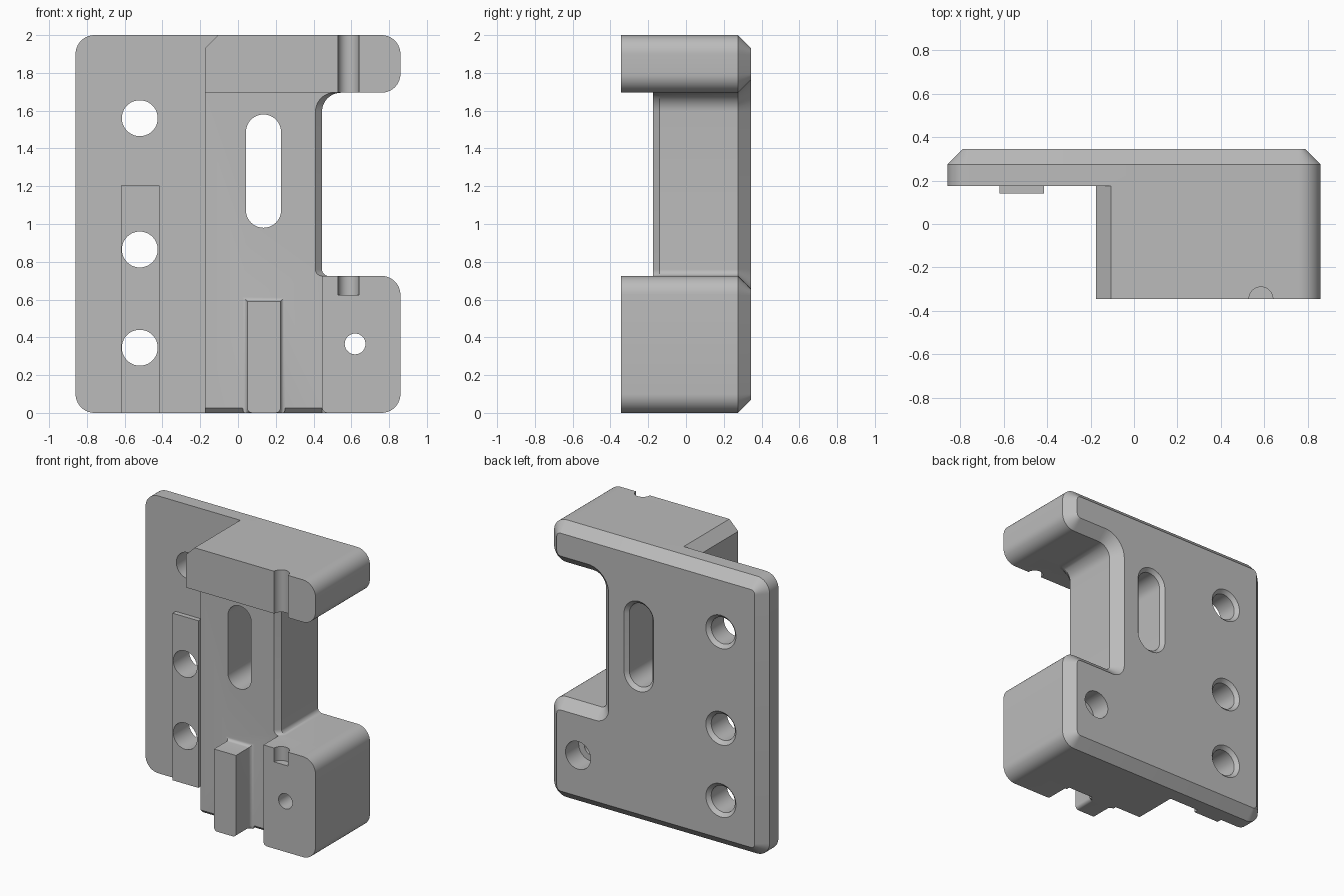
import bpy, bmesh
from math import pi, cos, sin, radians
from mathutils import Vector

old = bpy.data.objects.get("Cube")
if old:
    bpy.data.objects.remove(old, do_unlink=True)

grey = bpy.data.materials.new("plain grey")
grey.use_nodes = True
COLOR = (0.5, 0.5, 0.5, 1)
grey.diffuse_color = COLOR
grey.node_tree.nodes["Principled BSDF"].inputs["Base Color"].default_value = COLOR


def rounded(corners, steps=10):
    """Outline in (x, z) from (x, z, radius) right-angled corners."""
    out = []
    for i, (x, z, r) in enumerate(corners):
        p = Vector((x, z))
        if r == 0:
            out.append(p)
            continue
        a = (Vector(corners[i - 1][:2]) - p).normalized() * r
        b = (Vector(corners[(i + 1) % len(corners)][:2]) - p).normalized() * r
        for k in range(steps + 1):
            t = k / steps * pi / 2
            out.append(p + a * (1 - sin(t)) + b * (1 - cos(t)))
    return out


def offset(points, d):
    """Move a counter-clockwise outline outwards by d."""
    out = []
    for i, p in enumerate(points):
        e1 = (p - points[i - 1]).normalized()
        e2 = (points[(i + 1) % len(points)] - p).normalized()
        n1, n2 = Vector((e1.y, -e1.x)), Vector((e2.y, -e2.x))
        out.append(p + (n1 + n2) * d / (1 + n1.dot(n2)))
    return out


def loft(name, rings):
    """Closed solid through (y, outline) rings."""
    bm = bmesh.new()
    loops = [[bm.verts.new((p[0], y, p[1])) for p in pts] for y, pts in rings]
    n = len(loops[0])
    for a, b in zip(loops, loops[1:]):
        for i in range(n):
            j = (i + 1) % n
            bm.faces.new((a[i], a[j], b[j], b[i]))
    bm.faces.new(loops[0])
    bm.faces.new(loops[-1])
    bmesh.ops.recalc_face_normals(bm, faces=bm.faces[:])
    mesh = bpy.data.meshes.new(name)
    bm.to_mesh(mesh)
    bm.free()
    mesh.materials.append(grey)
    obj = bpy.data.objects.new(name, mesh)
    bpy.context.collection.objects.link(obj)
    return obj


def combine(target, tool, operation="DIFFERENCE"):
    mod = target.modifiers.new("combine", "BOOLEAN")
    mod.object, mod.operation, mod.solver = tool, operation, "EXACT"
    bpy.context.view_layer.objects.active = target
    bpy.ops.object.modifier_apply(modifier=mod.name)
    bpy.data.objects.remove(tool, do_unlink=True)


def box(x0, x1, z0, z1):
    return [(x0, z0), (x1, z0), (x1, z1), (x0, z1)]


FRONT, STEP, SEAT, BACK = -0.345, -0.175, 0.175, 0.345
LEDGE, ROOF, WALL, CHAMFER = 0.725, 1.695, 0.445, 0.07

# Bracket body: C outline, bevelled back rim, bevelled notch wall
outline = rounded([
    (-0.86, 0, 0.1), (0.86, 0, 0.1), (0.86, LEDGE, 0.1), (WALL, LEDGE, 0.035),
    (WALL, ROOF, 0.1), (0.86, ROOF, 0.1), (0.86, 2, 0.1), (-0.86, 2, 0.1)])
shifted = [p - Vector((0.035, 0))
           if 0.4 < p.x < 0.6 and 0.5 < p.y < 1.8 else p for p in outline]
body = loft("bracket_body", [
    (FRONT, shifted), (STEP, shifted), (STEP + 0.035, outline),
    (BACK - CHAMFER, outline), (BACK, offset(outline, -CHAMFER))])

# Clear the flange side, leaving the bevelled block corner
flange = [(-1, -1), (-0.175, -1), (-0.175, 1.93), (-0.055, 2.05), (-1, 2.05)]
combine(body, loft("flange_cutter", [(-1, flange), (SEAT, flange)]))

# Recess the middle between upper and lower blocks
recess = [(-0.5, -0.1), (0.47, -0.1), (0.47, 0), (0.452, 0.007), (WALL, 0.025),
          (WALL, LEDGE), (1, LEDGE), (1, ROOF), (-0.5, ROOF)]
combine(body, loft("recess_cutter", [(-1, recess), (STEP, recess)]))

# Soften the bottom front edge of the recess
combine(body, loft("edge_cutter", [
    (STEP - 0.025, box(-0.5, WALL, -0.1, 0.05)),
    (STEP + 0.025, box(-0.5, WALL, -0.1, 0))]))

# Guide rib with a filleted root
rib = rounded([(0.05, 0, 0.025), (0.225, 0, 0.025), (0.225, 0.59, 0), (0.05, 0.59, 0)], 5)
rings = [(FRONT, rib)]
for k in range(6):
    t = k / 5 * pi / 2
    grown = offset(rib, 0.025 * (1 - cos(t)))
    rings.append((STEP - 0.025 * (1 - sin(t)),
                  [Vector((p.x, max(p.y, 0))) for p in grown]))
rings.append((STEP + 0.06, rings[-1][1]))
combine(body, loft("guide_rib", rings), "UNION")

# Raised key strip on the flange
key = box(-0.62, -0.415, 0, 1.205)
combine(body, loft("key_strip", [(0.14, key), (SEAT + 0.03, key)]), "UNION")


def hole(x, z, r, half=0.0, rim=0.025):
    """Through hole or slot, countersunk at the back."""
    pts = []
    for k in range(49 if half else 48):
        a = k / 48 * 2 * pi
        pts.append(Vector((x + r * cos(a), z + r * sin(a) + (half if k <= 24 else -half))))
    if half:
        pts.insert(25, Vector((x - r, z - half)))
        pts = pts[:-1]
        pts.append(Vector((x + r, z - half)))
    combine(body, loft("hole_cutter", [
        (-1, pts), (BACK - rim, pts), (BACK + rim, offset(pts, 2 * rim))]))


# Mounting holes and adjusting slot
for z in (0.345, 0.865, 1.56):
    hole(-0.52, z, 0.095)
hole(0.135, 1.28, 0.093, 0.207)

# Counterbored screw hole
for r, y0 in ((0.055, -1), (0.1, BACK - 0.15)):
    ring = [(0.62 + r * cos(k * pi / 20), 0.365 + r * sin(k * pi / 20)) for k in range(40)]
    combine(body, loft("screw_cutter", [(y0, ring), (1, ring)]))

# Half-round vertical groove across both blocks
bpy.ops.mesh.primitive_cylinder_add(vertices=40, radius=0.055, depth=2,
                                    location=(0.585, FRONT, 1.625))
combine(body, bpy.context.object)

# One colour, crisp edges
body.data.materials.clear()
body.data.materials.append(grey)
for poly in body.data.polygons:
    poly.material_index = 0
bpy.ops.object.select_all(action="DESELECT")
body.select_set(True)
bpy.context.view_layer.objects.active = body
bpy.ops.object.shade_smooth_by_angle(angle=radians(25))
